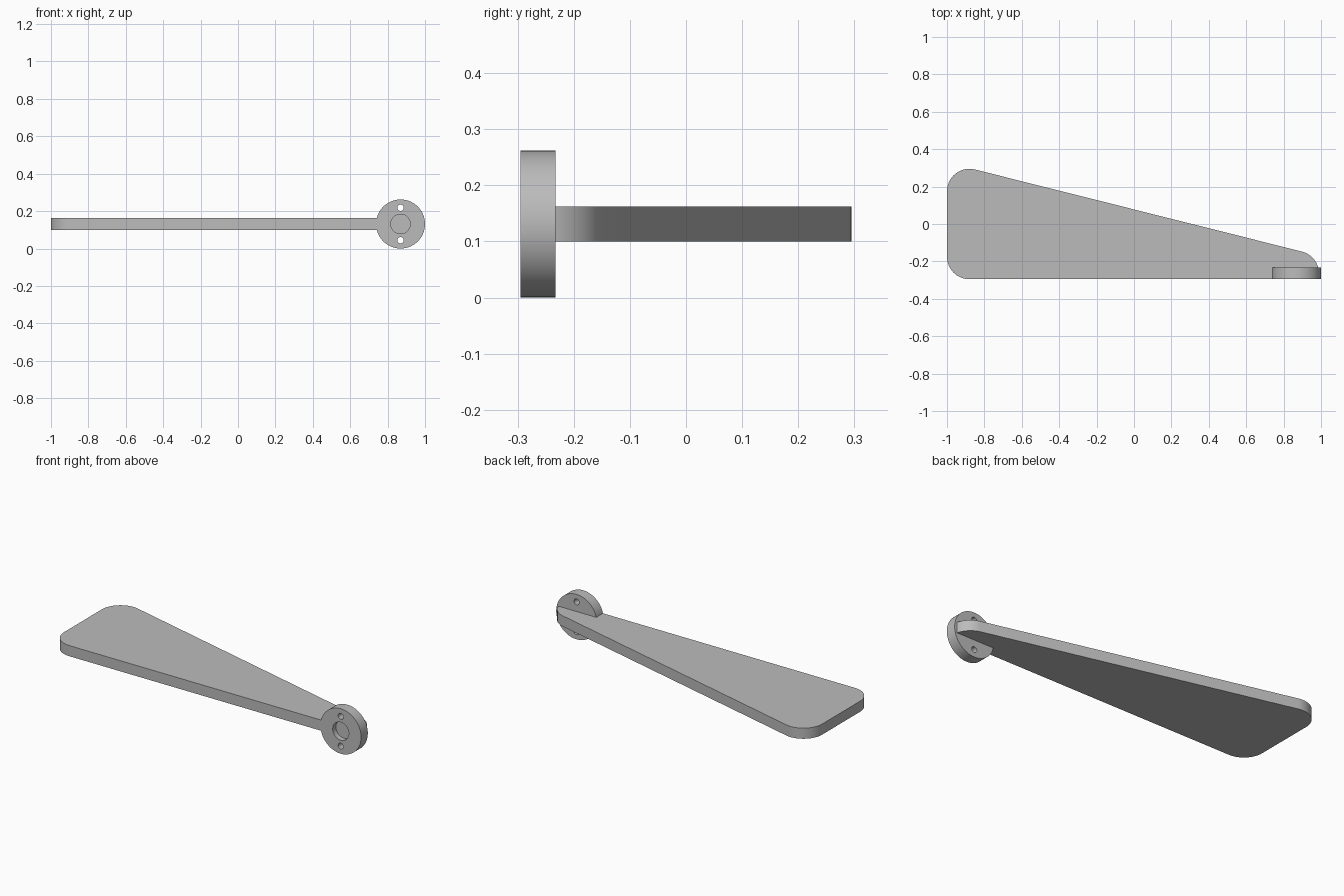
import bpy
import bmesh
from math import radians, cos, sin, pi
from mathutils import Matrix

if "Cube" in bpy.data.objects:
    bpy.data.objects.remove(bpy.data.objects["Cube"], do_unlink=True)

FRONT = -0.295
THICK = 0.062
MID_Z = 0.131
HUB_X = 0.869
HUB_R = 0.131

grey = bpy.data.materials.new("plain grey")
grey.use_nodes = True
grey.diffuse_color = (0.5, 0.5, 0.5, 1)
grey.node_tree.nodes["Principled BSDF"].inputs["Base Color"].default_value = (0.5, 0.5, 0.5, 1)


def make_object(name, bm):
    bmesh.ops.recalc_face_normals(bm, faces=bm.faces)
    mesh = bpy.data.meshes.new(name)
    bm.to_mesh(mesh)
    bm.free()
    mesh.materials.append(grey)
    obj = bpy.data.objects.new(name, mesh)
    bpy.context.collection.objects.link(obj)
    return obj


def disc(name, z, radius, y0, y1, sides):
    """Cylinder lying along y on the hub's vertical axis."""
    bm = bmesh.new()
    place = Matrix.Translation((HUB_X, (y0 + y1) / 2, z)) @ Matrix.Rotation(pi / 2, 4, "X")
    bmesh.ops.create_cone(bm, cap_ends=True, segments=sides, radius1=radius,
                          radius2=radius, depth=y1 - y0, matrix=place)
    return make_object(name, bm)


def combine(target, other, operation):
    """Apply a boolean and discard the helper."""
    mod = target.modifiers.new("combine", "BOOLEAN")
    mod.operation = operation
    mod.solver = "EXACT"
    mod.object = other
    bpy.context.view_layer.objects.active = target
    bpy.ops.object.modifier_apply(modifier=mod.name)
    bpy.data.objects.remove(other, do_unlink=True)


# Tapered plate outline: rounded corners as (centre x, centre y, start, end angle)
R = 0.12
corners = [(-0.88, FRONT + R, 270, 180), (-0.88, 0.175, 180, 76), (HUB_X, -0.264, 76, 0)]
outline = []
for cx, cy, a0, a1 in corners:
    for i in range(17):
        a = radians(a0 + (a1 - a0) * i / 16)
        outline.append((cx + R * cos(a), cy + R * sin(a)))
outline.append((HUB_X + R, FRONT))

bm = bmesh.new()
face = bm.faces.new([bm.verts.new((x, y, MID_Z - THICK / 2)) for x, y in outline])
top = bmesh.ops.extrude_face_region(bm, geom=[face])["geom"]
bmesh.ops.translate(bm, vec=(0, 0, THICK),
                    verts=[v for v in top if isinstance(v, bmesh.types.BMVert)])
arm = make_object("lever_arm", bm)

# Round mounting hub, flush with the front edge of the plate
combine(arm, disc("hub", MID_Z, HUB_R, FRONT, FRONT + THICK, 96), "UNION")

# Blind centre recess and two through screw holes
combine(arm, disc("recess_cutter", MID_Z, 0.052, FRONT - 0.05, FRONT + 0.03, 64), "DIFFERENCE")
for side in (-1, 1):
    combine(arm, disc("screw_cutter", MID_Z + side * 0.087, 0.017,
                      FRONT - 0.05, FRONT + THICK + 0.05, 32), "DIFFERENCE")

bpy.ops.object.select_all(action="DESELECT")
arm.select_set(True)
bpy.context.view_layer.objects.active = arm
bpy.ops.object.shade_smooth_by_angle(angle=radians(30))
